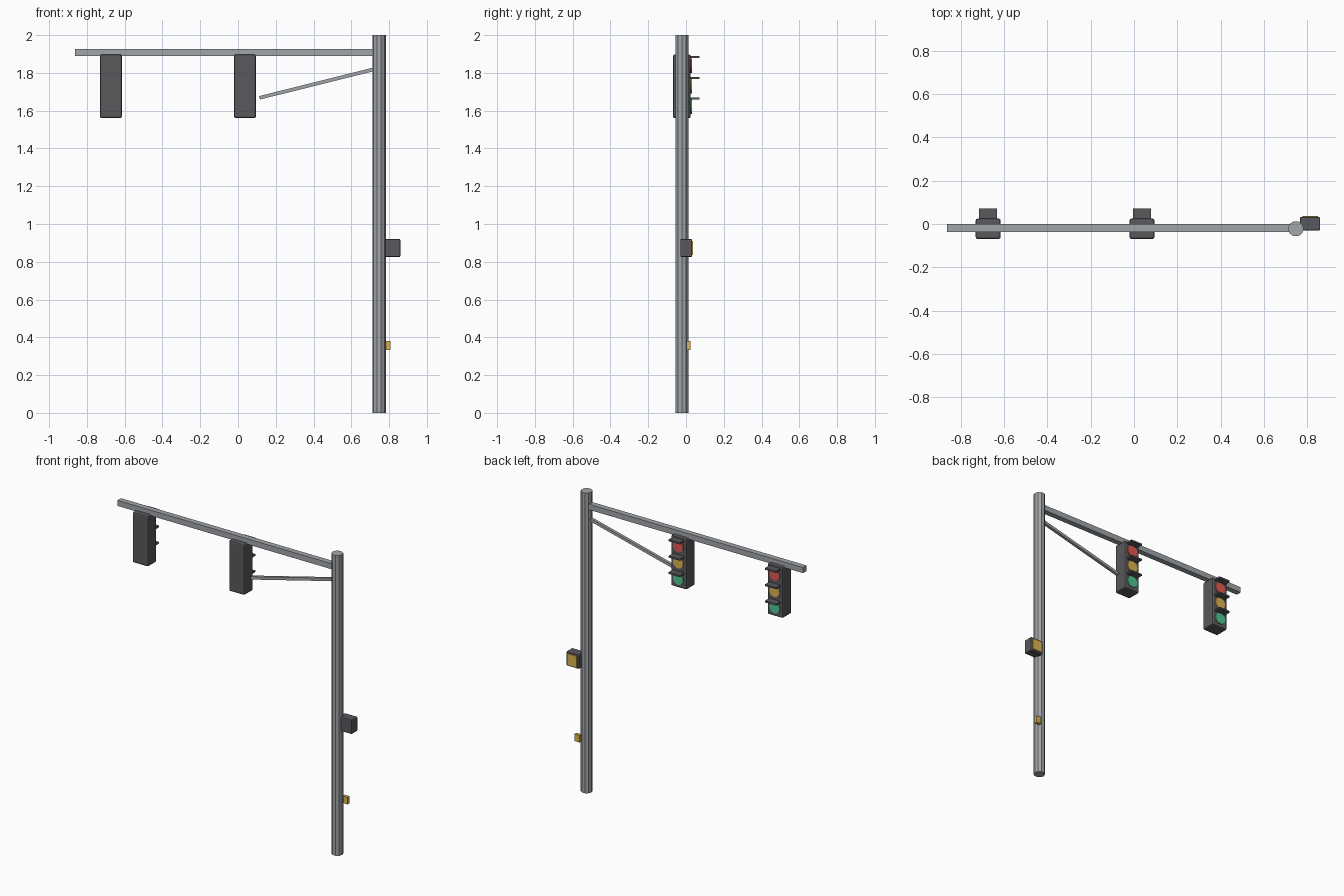
import bpy, math
from mathutils import Vector

if "Cube" in bpy.data.objects:
    bpy.data.objects.remove(bpy.data.objects["Cube"])


def material(name, r, g, b):
    m = bpy.data.materials.new(name)
    m.diffuse_color = (r, g, b, 1)
    m.use_nodes = True
    m.node_tree.nodes["Principled BSDF"].inputs["Base Color"].default_value = m.diffuse_color
    return m


STEEL = material("steel_grey", 0.36, 0.38, 0.40)
DARK = material("dark_housing", 0.10, 0.10, 0.11)
RED = material("red_lens", 0.75, 0.10, 0.08)
AMBER = material("amber_lens", 0.72, 0.46, 0.08)
GREEN = material("green_lens", 0.08, 0.58, 0.30)


def box(name, center, size, mat, bevel=0, rot=(0, 0, 0)):
    bpy.ops.mesh.primitive_cube_add(size=1, location=center, rotation=rot)
    o = bpy.context.object
    o.name = name
    o.scale = size
    bpy.ops.object.transform_apply(location=False, rotation=False, scale=True)
    o.data.materials.append(mat)
    if bevel:
        b = o.modifiers.new("edge_bevel", 'BEVEL')
        b.width = bevel
        b.segments = 2
    return o


def cylinder(name, center, radius, depth, sides, mat, rot=(0, 0, 0)):
    bpy.ops.mesh.primitive_cylinder_add(vertices=sides, radius=radius, depth=depth,
                                        location=center, rotation=rot)
    o = bpy.context.object
    o.name = name
    o.data.materials.append(mat)
    return o


Y = -0.022       # shared centre line of pole, arm and signal heads
POLE_X = 0.747

# Upright pole
cylinder("pole", (POLE_X, Y, 1.0), 0.036, 2.0, 10, STEEL, (0, 0, math.pi / 2))

# Horizontal mast arm
box("mast_arm", ((-0.863 + POLE_X) / 2, Y + 0.004, 1.908),
    (POLE_X + 0.863, 0.037, 0.037), STEEL)

# Diagonal brace from the inner signal head to the pole
a, b = Vector((0.114, Y, 1.668)), Vector((POLE_X, Y, 1.826))
d = b - a
box("brace", (a + b) / 2, (d.length, 0.019, 0.019), STEEL,
    rot=(0, -math.atan2(d.z, d.x), 0))

# Two signal heads, each with three lenses under flat visors
HEAD_Z = 1.729
for side, x in (("outer", -0.673), ("inner", 0.037)):
    box(side + "_signal_head", (x, Y, HEAD_Z), (0.116, 0.094, 0.338), DARK, 0.01)
    for i, (colour, mat) in enumerate((("red", RED), ("amber", AMBER), ("green", GREEN))):
        z = HEAD_Z + (1 - i) * 0.109
        cylinder(f"{side}_{colour}_lens", (x, 0.024, z), 0.038, 0.014, 16, mat,
                 (math.pi / 2, 0, 0))
        box(f"{side}_{colour}_visor", (x, 0.044, z + 0.045), (0.083, 0.054, 0.011), DARK)

# Pedestrian signal box with its amber panel
box("pedestrian_signal", (0.8125, 0.001, 0.873), (0.093, 0.062, 0.095), DARK, 0.005)
box("pedestrian_panel", (0.8135, 0.032, 0.873), (0.070, 0.012, 0.075), AMBER)

# Push button on the pole
box("push_button", (0.788, 0.012, 0.357), (0.037, 0.021, 0.047), AMBER)
